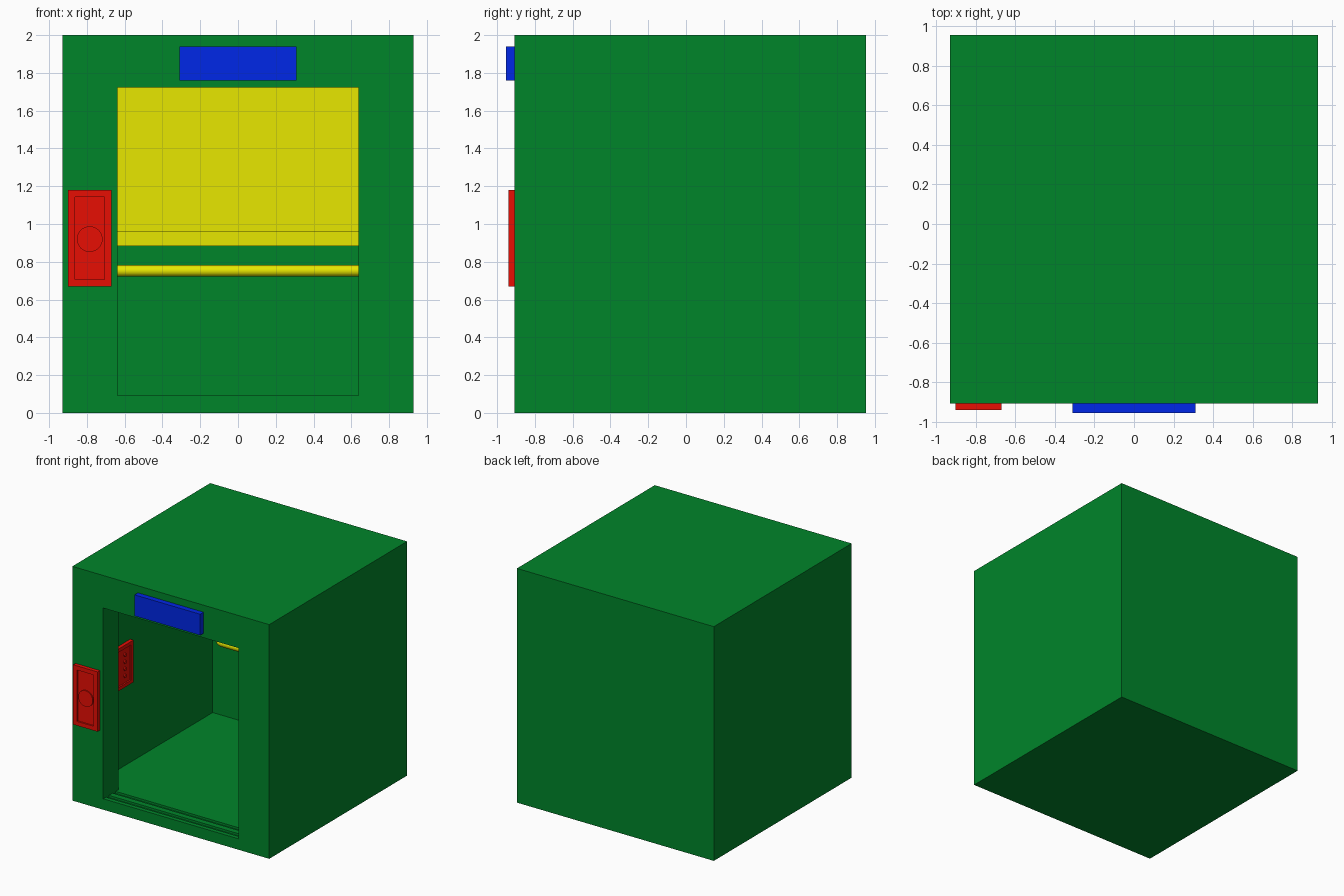
import bpy, bmesh, math
from mathutils import Matrix, Vector

if "Cube" in bpy.data.objects:
    bpy.data.objects.remove(bpy.data.objects["Cube"])


def material(name, rgb):
    m = bpy.data.materials.new(name)
    m.diffuse_color = (*rgb, 1)
    m.use_nodes = True
    m.node_tree.nodes["Principled BSDF"].inputs["Base Color"].default_value = m.diffuse_color
    return m


GREEN = material("green", (0.0, 0.235, 0.023))
RED = material("red", (0.8, 0.0044, 0.0012))
BLUE = material("blue", (0.0, 0.02, 0.8))
YELLOW = material("yellow", (0.8, 0.8, 0.0))


def finish(name, bm, mat):
    bmesh.ops.recalc_face_normals(bm, faces=bm.faces)
    me = bpy.data.meshes.new(name)
    bm.to_mesh(me)
    bm.free()
    me.materials.append(mat)
    ob = bpy.data.objects.new(name, me)
    bpy.context.collection.objects.link(ob)
    return ob


def add_box(bm, lo, hi):
    lo, hi = Vector(lo), Vector(hi)
    mat = Matrix.Translation((lo + hi) / 2) @ Matrix.Diagonal((*(hi - lo), 1))
    return bmesh.ops.create_cube(bm, size=1, matrix=mat)["verts"]


def box(name, lo, hi, mat):
    bm = bmesh.new()
    add_box(bm, lo, hi)
    return finish(name, bm, mat)


def cut(target, lo, hi):
    cutter = box("cutter", lo, hi, GREEN)
    cutter.hide_render = True
    mod = target.modifiers.new("cut", "BOOLEAN")
    mod.operation, mod.solver, mod.object = "DIFFERENCE", "EXACT", cutter
    bpy.context.view_layer.objects.active = target
    bpy.ops.object.modifier_apply(modifier=mod.name)
    bpy.data.objects.remove(cutter)


def panel(name, width, height, depth, rim, recess, mat, buttons=(), radius=0.015):
    """Framed plate facing -y, back on y = 0, with optional round buttons (x, z)."""
    bm = bmesh.new()
    add_box(bm, (-width / 2, -depth, -height / 2), (width / 2, 0.005, height / 2))
    bm.normal_update()
    face = [f for f in bm.faces if f.normal.y < -0.9]
    bmesh.ops.inset_region(bm, faces=face, thickness=rim, use_even_offset=True)
    bmesh.ops.inset_region(bm, faces=face, thickness=0.0005, depth=-recess, use_even_offset=True)
    for x, z in buttons:
        m = Matrix.Translation((x, -depth + recess / 2 + 0.002, z)) @ Matrix.Rotation(math.pi / 2, 4, "X")
        bmesh.ops.create_cone(bm, cap_ends=True, segments=32, radius1=radius,
                              radius2=radius, depth=recess, matrix=m)
    return finish(name, bm, mat)


# hollow cab with doorway and thick front wall
W, FRONT, BACK, T = 0.93, -0.907, 0.953, 0.08
cab = box("cab_shell", (-W, FRONT, 0), (W, BACK, 2), GREEN)
cut(cab, (-W + T, -0.70, 0.093), (W - T, BACK - T, 2 - T))
cut(cab, (-0.638, -1.1, 0.093), (0.638, -0.60, 1.722))

# door track grooves in the sill
for y in (-0.85, -0.76):
    cut(cab, (-0.638, y - 0.02, 0.075), (0.638, y + 0.02, 0.2))

# display box over the doorway
box("floor_display", (-0.31, -0.953, 1.76), (0.31, FRONT + 0.005, 1.94), BLUE)

# outside call panel
call = panel("call_panel", 0.23, 0.51, 0.032, 0.036, 0.012, RED, [(0, -0.005)], 0.068)
call.location = (-0.785, FRONT, 0.925)

# inside control panel on the left wall
spots = [(x, z) for x in (-0.06, 0.06) for z in (-0.09, -0.03, 0.03, 0.09)]
control = panel("control_panel", 0.32, 0.36, 0.03, 0.03, 0.012, RED, spots)
control.rotation_euler.z = math.pi / 2
control.location = (-W + T, -0.40, 0.965)

# mirror on the back wall
mirror = panel("back_mirror", 1.58, 0.92, 0.03, 0.076, 0.01, YELLOW)
mirror.location = (0, BACK - T, 1.343)

# handrail with bent ends running into the back wall
R, X, Y, Z, BEND = 0.03, 0.752, 0.80, 0.752, 0.045
half = [(X, BACK - T + 0.01)]
for i in range(7):
    a = i * math.pi / 12
    half.append((X - BEND + BEND * math.cos(a), Y + BEND - BEND * math.sin(a)))
path = half + [(-x, y) for x, y in reversed(half)]
curve = bpy.data.curves.new("handrail", "CURVE")
curve.dimensions = "3D"
curve.bevel_depth, curve.bevel_resolution, curve.use_fill_caps = R, 4, True
spline = curve.splines.new("POLY")
spline.points.add(len(path) - 1)
for p, (x, y) in zip(spline.points, path):
    p.co = (x, y, Z, 1)
curve.materials.append(YELLOW)
rail = bpy.data.objects.new("handrail", curve)
bpy.context.collection.objects.link(rail)
bpy.ops.object.select_all(action="DESELECT")
rail.select_set(True)
bpy.context.view_layer.objects.active = rail
bpy.ops.object.convert(target="MESH")
bpy.ops.object.shade_smooth_by_angle(angle=math.radians(40))
